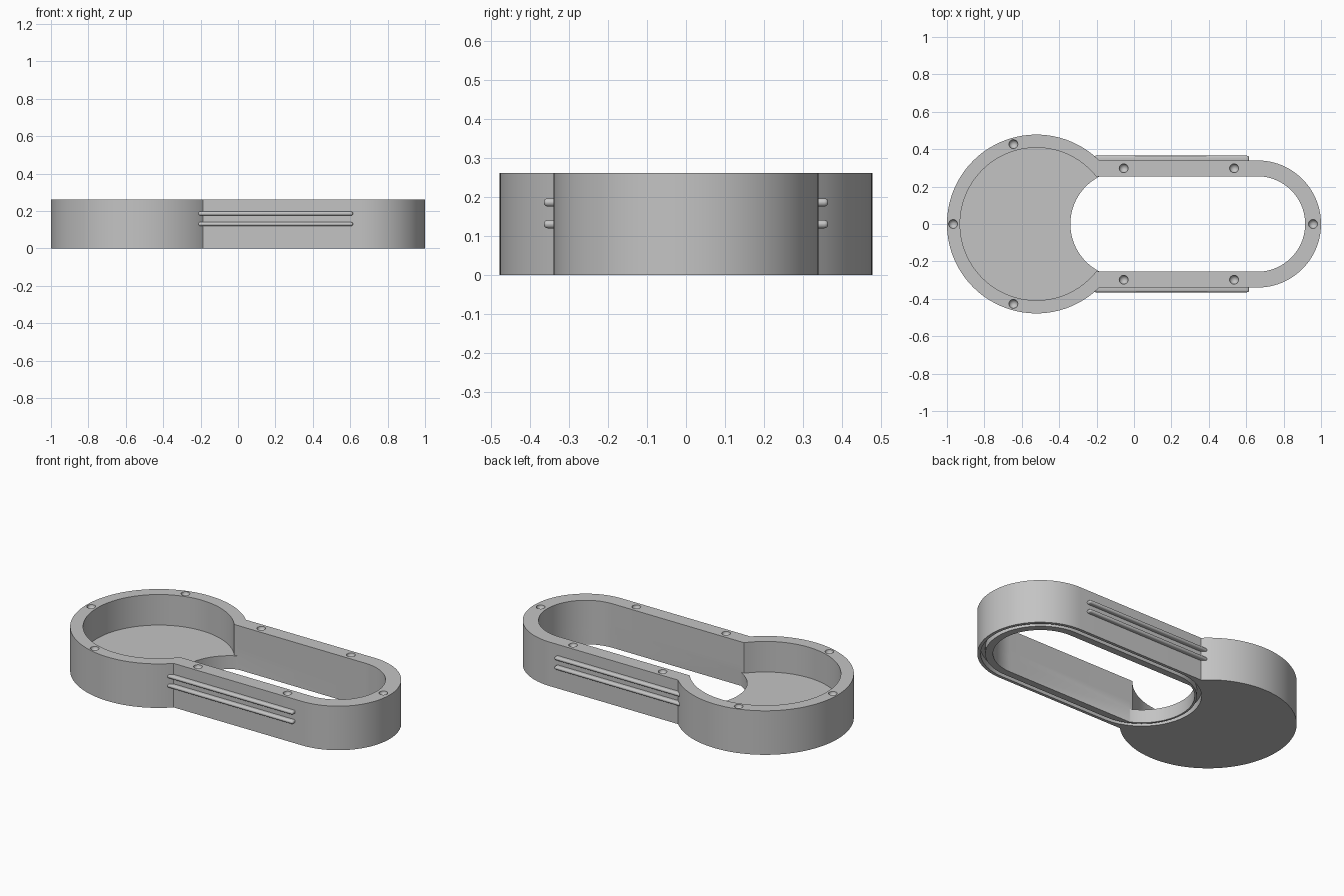
import bpy
import bmesh
import math
from mathutils import Matrix

if "Cube" in bpy.data.objects:
    bpy.data.objects.remove(bpy.data.objects["Cube"])

HEIGHT, FLOOR = 0.262, 0.08
DISC_X, END_X = -0.522, 0.66

grey = bpy.data.materials.new("plain_grey")
grey.use_nodes = True
colour = (0.55, 0.55, 0.55, 1)
grey.diffuse_color = colour
grey.node_tree.nodes["Principled BSDF"].inputs["Base Color"].default_value = colour


def arc(cx, r, a0, a1, n):
    return [(cx + r * math.cos(a0 + (a1 - a0) * i / n),
             r * math.sin(a0 + (a1 - a0) * i / n)) for i in range(n + 1)]


def keyhole(cx, r, half_width):
    """Disc on the left running into a straight slot with a round right end."""
    a = math.asin(min(1, half_width / r))
    if half_width == r:
        a = math.pi / 2
    else:
        # the wide arc stops where it meets the straight sides
        a = a if cx == DISC_X else math.pi - a
    return (arc(END_X, half_width, -math.pi / 2, math.pi / 2, 48)
            + arc(cx, r, a, 2 * math.pi - a, 96))


def finish(name, bm):
    bmesh.ops.recalc_face_normals(bm, faces=bm.faces)
    mesh = bpy.data.meshes.new(name)
    bm.to_mesh(mesh)
    bm.free()
    mesh.materials.append(grey)
    obj = bpy.data.objects.new(name, mesh)
    bpy.context.collection.objects.link(obj)
    return obj


def prism(name, points, z0, z1):
    bm = bmesh.new()
    face = bm.faces.new([bm.verts.new((x, y, z0)) for x, y in points])
    out = bmesh.ops.extrude_face_region(bm, geom=[face])
    top = [v for v in out["geom"] if isinstance(v, bmesh.types.BMVert)]
    bmesh.ops.translate(bm, verts=top, vec=(0, 0, z1 - z0))
    return finish(name, bm)


def activate(obj):
    bpy.ops.object.select_all(action="DESELECT")
    obj.select_set(True)
    bpy.context.view_layer.objects.active = obj


def cut(obj, cutter):
    mod = obj.modifiers.new("cut", "BOOLEAN")
    mod.operation, mod.solver, mod.object = "DIFFERENCE", "EXACT", cutter
    activate(obj)
    bpy.ops.object.modifier_apply(modifier=mod.name)
    bpy.data.objects.remove(cutter)


# Housing: outer shell, round pocket with a floor, open slot
housing = prism("housing", keyhole(DISC_X, 0.478, 0.34), 0, HEIGHT)
cut(housing, prism("pocket_cutter", keyhole(DISC_X, 0.408, 0.255), FLOOR, HEIGHT + 0.1))
cut(housing, prism("slot_cutter", keyhole(-0.055, 0.285, 0.255), -0.1, FLOOR + 0.05))

# Seal groove around the slot on the underside
groove = prism("groove_cutter", keyhole(-0.055, 0.322, 0.322), -0.05, 0.04)
cut(groove, prism("groove_core", keyhole(-0.055, 0.297, 0.297), -0.1, 0.1))
cut(housing, groove)

# Rounded screw dimples in the top rim
dimples = [(-0.967, 0), (0.957, 0)]
for side in (1, -1):
    dimples += [(-0.645, 0.427 * side), (-0.055, 0.298 * side), (0.535, 0.298 * side)]
bm = bmesh.new()
for x, y in dimples:
    bmesh.ops.create_uvsphere(bm, u_segments=24, v_segments=12, radius=0.024,
                              matrix=Matrix.Translation((x, y, HEIGHT)))
cut(housing, finish("dimple_cutter", bm))
activate(housing)
bpy.ops.object.shade_smooth_by_angle(angle=math.radians(30))

# Two rounded rails on each long side
for side, label in ((-1, "front"), (1, "back")):
    for z, level in ((0.13, "lower"), (0.186, "upper")):
        bm = bmesh.new()
        bmesh.ops.create_cube(bm, size=1)
        bmesh.ops.scale(bm, vec=(0.83, 0.04, 0.021), verts=bm.verts)
        bmesh.ops.translate(bm, vec=(0.2, 0.345 * side, z), verts=bm.verts)
        bmesh.ops.bevel(bm, geom=bm.edges[:], offset=0.0102, segments=4,
                        profile=0.5, affect="EDGES")
        activate(finish(f"{label}_{level}_rail", bm))
        bpy.ops.object.shade_smooth_by_angle(angle=math.radians(40))
